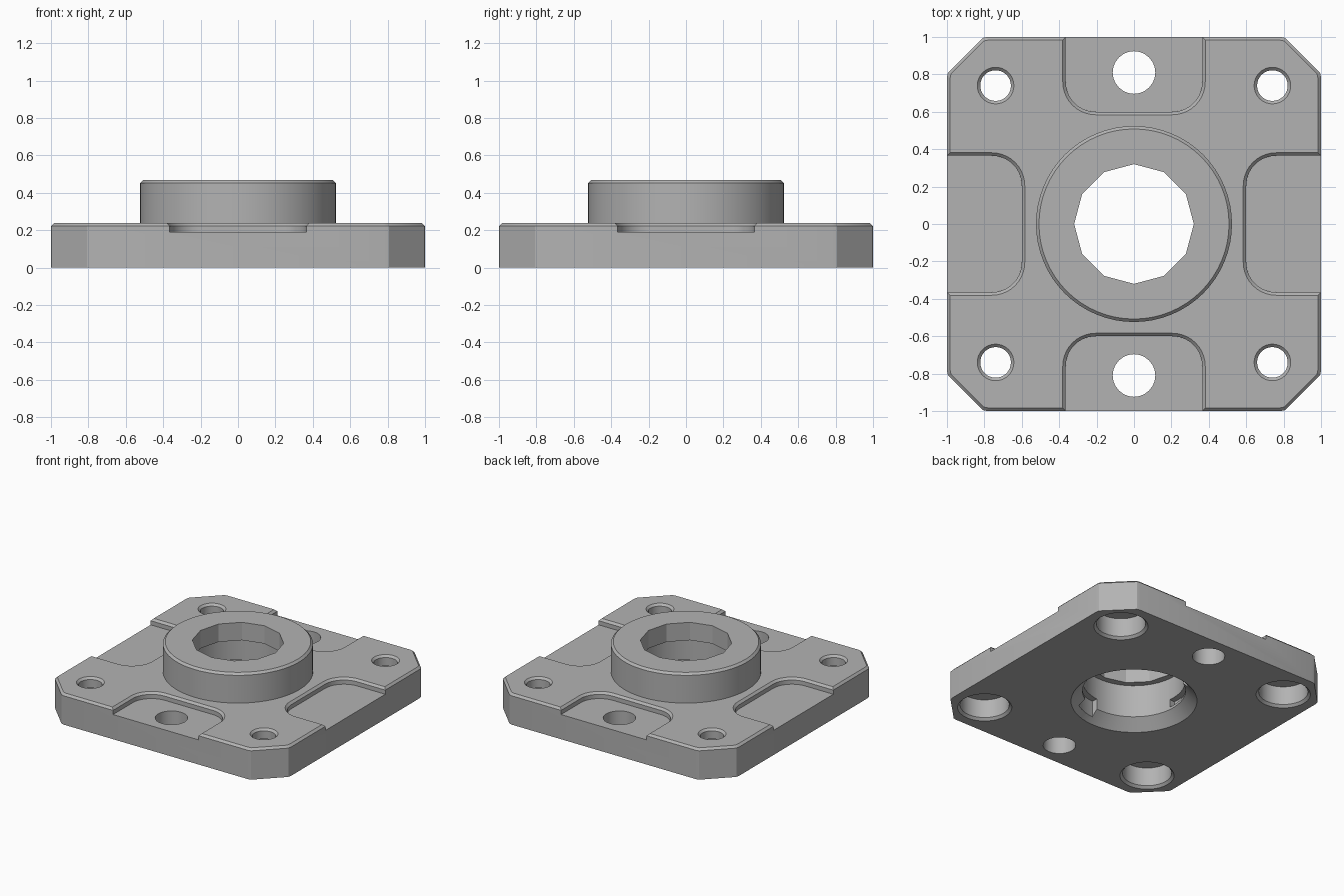
import bpy, math
from math import sin, cos, pi, radians

if "Cube" in bpy.data.objects:
    bpy.data.objects.remove(bpy.data.objects["Cube"], do_unlink=True)

grey = bpy.data.materials.new("machined_grey")
grey.use_nodes = True
grey.diffuse_color = (0.45, 0.45, 0.45, 1)
grey.node_tree.nodes["Principled BSDF"].inputs["Base Color"].default_value = (0.45, 0.45, 0.45, 1)


def loft(name, levels):
    """Solid through matching counter-clockwise outlines, given as (z, outline)."""
    n = len(levels[0][1])
    verts = [(x, y, z) for z, ring in levels for x, y in ring]
    faces = [tuple(range(n))[::-1], tuple(range(len(verts) - n, len(verts)))]
    for k in range(len(levels) - 1):
        for i in range(n):
            a, b = k * n + i, k * n + (i + 1) % n
            faces.append((a, b, b + n, a + n))
    mesh = bpy.data.meshes.new(name)
    mesh.from_pydata(verts, [], faces)
    mesh.materials.append(grey)
    obj = bpy.data.objects.new(name, mesh)
    bpy.context.collection.objects.link(obj)
    return obj


def circle(r, x=0, y=0, n=32):
    return [(x + r * cos(2 * pi * i / n), y + r * sin(2 * pi * i / n)) for i in range(n)]


def turned(name, profile, x=0, y=0, n=32):
    return loft(name, [(z, circle(r, x, y, n)) for r, z in profile])


def plate_outline(inset):
    """Square with clipped, slightly softened corners."""
    a = 1 - inset
    b = 0.808 - inset * 0.41
    corner = [(a, b - 0.025), (a - 0.005, b), (b, a - 0.005), (b - 0.025, a)]
    return [(x * cos(t) - y * sin(t), x * sin(t) + y * cos(t))
            for t in (0, pi / 2, pi, 3 * pi / 2) for x, y in corner]


def pocket_outline(grow, turn):
    """Edge pocket with two rounded inner corners, open outwards."""
    w, inner, r = 0.365 + grow, -0.6 + grow, 0.16 + grow
    pts = [(-w, -1.1), (w, -1.1)]
    for side, start in ((1, 0), (-1, pi / 2)):
        for i in range(11):
            t = start + i * pi / 20
            pts.append((side * (w - r) + r * cos(t), inner - r + r * sin(t)))
    return [(x * cos(turn) - y * sin(turn), x * sin(turn) + y * cos(turn)) for x, y in pts]


def sector(name, a0, a1, r0, r1, z0, z1):
    """Curved slot between two angles in degrees."""
    steps = [radians(a0 + (a1 - a0) * i / 10) for i in range(11)]
    ring = [(r1 * cos(t), r1 * sin(t)) for t in steps]
    ring += [(r0 * cos(t), r0 * sin(t)) for t in reversed(steps)]
    return loft(name, [(z0, ring), (z1, ring)])


def combine(target, tool, operation="DIFFERENCE"):
    mod = target.modifiers.new("combine", "BOOLEAN")
    mod.operation, mod.solver, mod.object = operation, "EXACT", tool
    graph = bpy.context.evaluated_depsgraph_get()
    mesh = bpy.data.meshes.new_from_object(target.evaluated_get(graph))
    target.modifiers.clear()
    target.data = mesh
    bpy.data.objects.remove(tool, do_unlink=True)


# Base plate with chamfered top edge
flange = loft("mounting_flange", [(0, plate_outline(0)), (0.222, plate_outline(0)),
                                  (0.238, plate_outline(0.016))])

# Four edge pockets
for k in range(4):
    turn = k * pi / 2
    combine(flange, loft("pocket_cutter", [(0.19, pocket_outline(0, turn)),
                                           (0.222, pocket_outline(0, turn)),
                                           (0.25, pocket_outline(0.028, turn))]))

# Raised round boss
boss = turned("boss", [(0.524, 0.1), (0.524, 0.452), (0.508, 0.468)], n=64)
combine(flange, boss, "UNION")

# Central bore: flared mouth, round socket, twelve-sided upper opening
combine(flange, turned("socket_cutter", [(0.45, -0.01), (0.36, 0.08), (0.36, 0.33)], n=48))
combine(flange, turned("opening_cutter", [(0.32, 0.3), (0.32, 0.6)], n=12))

# Two locking slots inside the socket
for half in (0, 180):
    combine(flange, sector("entry_cutter", 96 + half, 122 + half, 0.3, 0.405, -0.01, 0.16))
    combine(flange, sector("lock_cutter", 121 + half, 186 + half, 0.3, 0.405, 0.1, 0.16))

# Counterbored corner holes
for sx in (-1, 1):
    for sy in (-1, 1):
        x, y = 0.74 * sx, 0.74 * sy
        combine(flange, turned("corner_hole_cutter", [
            (0.2, -0.01), (0.172, 0.018), (0.172, 0.16), (0.082, 0.16),
            (0.082, 0.222), (0.108, 0.248)], x, y))

# Plain holes in the front and back pockets
for sy in (-1, 1):
    combine(flange, turned("edge_hole_cutter", [(0.114, -0.1), (0.114, 0.4)], 0, 0.81 * sy, 24))

# Smooth the round walls, keep the machined edges crisp
bpy.ops.object.select_all(action="DESELECT")
flange.select_set(True)
bpy.context.view_layer.objects.active = flange
bpy.ops.object.shade_smooth_by_angle(angle=radians(25))
